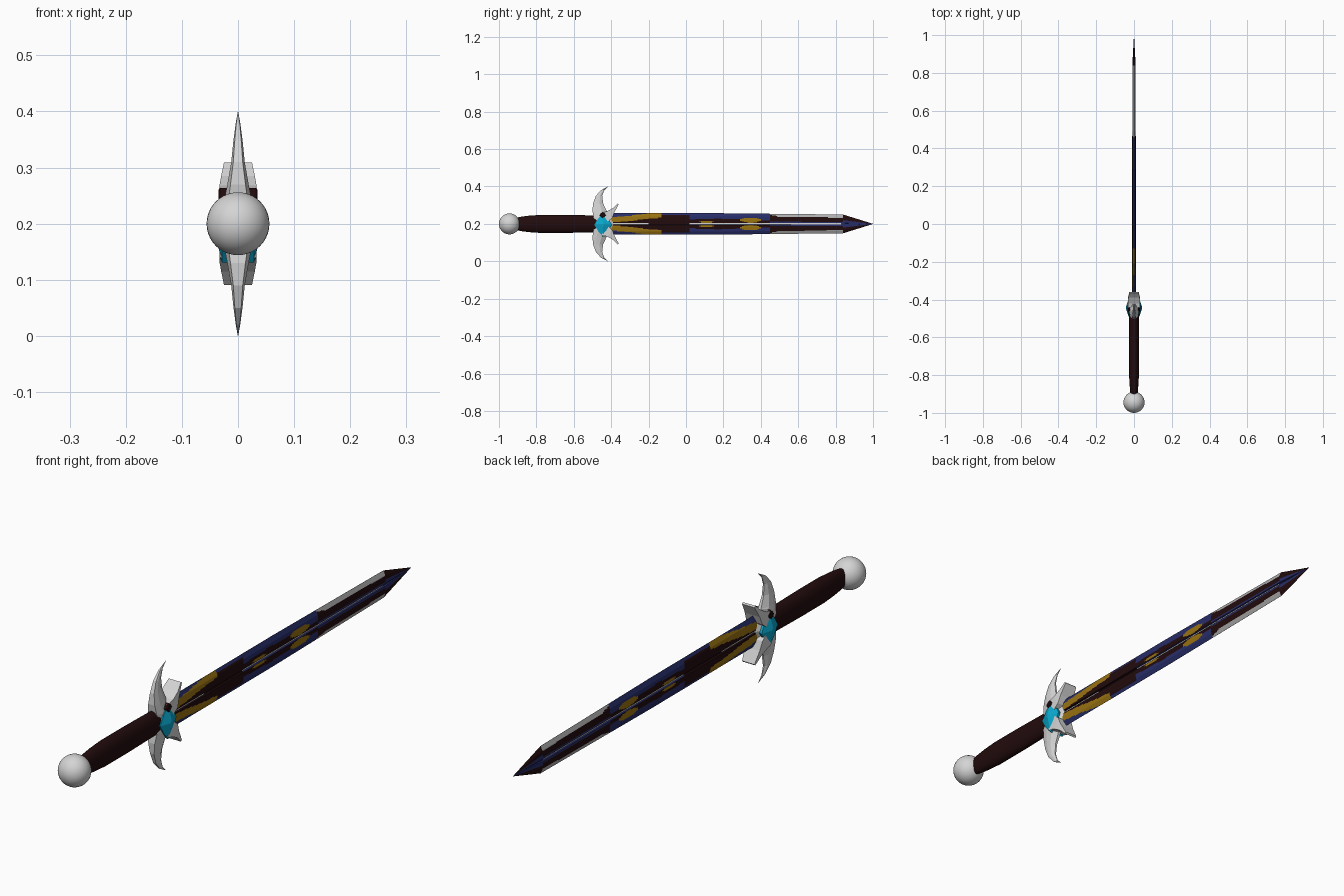
import bpy, bmesh, math

if "Cube" in bpy.data.objects:
    bpy.data.objects.remove(bpy.data.objects["Cube"])

def mat(name, c):
    m = bpy.data.materials.new(name)
    m.diffuse_color = (*c, 1)
    m.use_nodes = True
    m.node_tree.nodes["Principled BSDF"].inputs["Base Color"].default_value = m.diffuse_color
    return m

STEEL = mat("pale steel", (0.66, 0.66, 0.66))
GREY = mat("blade edge grey", (0.42, 0.42, 0.42))
BROWN = mat("dark brown", (0.016, 0.0035, 0.004))
BLUE = mat("deep blue", (0.02, 0.026, 0.14))
GOLD = mat("old gold", (0.32, 0.17, 0.006))
CYAN = mat("turquoise", (0.003, 0.40, 0.63))
Z0 = 0.2

def finish(name, bm, mats, smooth=None):
    bmesh.ops.remove_doubles(bm, verts=bm.verts, dist=1e-5)
    bmesh.ops.recalc_face_normals(bm, faces=bm.faces)
    me = bpy.data.meshes.new(name)
    bm.to_mesh(me)
    bm.free()
    for m in mats:
        me.materials.append(m)
    ob = bpy.data.objects.new(name, me)
    bpy.context.collection.objects.link(ob)
    if smooth:
        bpy.context.view_layer.objects.active = ob
        ob.select_set(True)
        bpy.ops.object.shade_smooth_by_angle(angle=math.radians(smooth))
        ob.select_set(False)
    return ob

def loft(rings, rule=None):
    """Skin closed rings of points, with capped ends."""
    bm = bmesh.new()
    vs = [[bm.verts.new(p) for p in r] for r in rings]
    n = len(vs[0])
    for a, b in zip(vs, vs[1:]):
        for i in range(n):
            f = bm.faces.new((a[i], a[(i + 1) % n], b[(i + 1) % n], b[i]))
            if rule:
                f.material_index = rule(f.calc_center_median())
    bm.faces.new(vs[0])
    bm.faces.new(vs[-1])
    return bm

def lerp(table, t):
    for (t0, v0), (t1, v1) in zip(table, table[1:]):
        if t <= t1:
            k = max(0, (t - t0) / (t1 - t0))
            return v0 + (v1 - v0) * k
    return table[-1][1]

# pommel
bm = bmesh.new()
bmesh.ops.create_uvsphere(bm, u_segments=32, v_segments=20, radius=0.056)
bmesh.ops.translate(bm, verts=bm.verts, vec=(0, -0.944, Z0))
finish("pommel", bm, [STEEL], 40)

# grip: oval section, slimmer towards the pommel
grip = [(-0.91, 0.018, 0.032), (-0.88, 0.021, 0.039), (-0.84, 0.024, 0.044),
        (-0.78, 0.027, 0.048), (-0.65, 0.027, 0.048), (-0.46, 0.025, 0.045)]
N = 24
finish("grip", loft([[(rx * math.cos(2 * math.pi * i / N), y,
                       Z0 + rz * math.sin(2 * math.pi * i / N)) for i in range(N)]
                     for y, rx, rz in grip]), [BROWN], 45)

# blade: bevelled section with a narrow deep fuller, faces coloured by pattern
WIDTH = [(-0.45, 0.057), (0.2, 0.057), (0.84, 0.05), (1.0, 0.0004)]
THICK = [(-0.45, 0.01), (0.84, 0.009), (1.0, 0.0002)]
BEVEL = [(0, 0.3), (0.075, 0.3), (0.085, 0.97), (0.3, 1), (0.7, 0.8), (1, 0.03)]
cols = [0, 0.075, 0.085] + [0.1 + 0.06 * i for i in range(16)]
cols = [-c for c in reversed(cols[1:])] + cols

def pattern(p):
    y, a = p.y, abs(p.z - Z0) / lerp(WIDTH, p.y)
    if a < 0.07 and (y < -0.2 or 0.02 < y < 0.83):
        return 4                                   # bright fuller floor
    if y < -0.13:                                  # gold flames at the base
        c = lerp([(-0.42, 0.34), (-0.3, 0.52), (-0.2, 0.75), (-0.13, 0.82)], y)
        if abs(a - c) < 0.25:
            return 3
        return 1 if a < c else 2
    if y < 0.02:
        return 2 if a > 0.8 else 1
    if y < 0.45:                                   # blue field, gold spots
        if ((y - 0.345) / 0.055) ** 2 + ((a - 0.36) / 0.24) ** 2 < 1:
            return 3
        if ((y - 0.11) / 0.04) ** 2 + ((a - 0.2) / 0.1) ** 2 < 1:
            return 3
        return 1 if 0.1 < a < 0.5 - 0.6 * abs(y - 0.17) else 2
    if y < 0.84:                                   # grey edges, dark core
        if a > lerp([(0.45, 0.9), (0.5, 0.7), (0.84, 0.66)], y):
            return 0
        return 2 if a < 0.2 else 1
    return 2 if a < 0.4 else 1

def blade_ring(y):
    w, t = lerp(WIDTH, y), lerp(THICK, y)
    side = [(t * lerp(BEVEL, abs(c)), y, Z0 + c * w) for c in cols]
    return side + [(-x, yy, z) for x, yy, z in reversed(side)]

finish("blade", loft([blade_ring(-0.45 + 0.01 * i) for i in range(146)], pattern),
       [GREY, BROWN, BLUE, GOLD, STEEL])

# crossguard: two swept crescent wings; height, rear edge, front edge, half thickness
wing = [(0.0, -0.488, -0.385, 0.028), (0.035, -0.495, -0.40, 0.026),
        (0.07, -0.50, -0.425, 0.019), (0.11, -0.497, -0.443, 0.012),
        (0.15, -0.482, -0.448, 0.008), (0.18, -0.455, -0.437, 0.004),
        (0.20, -0.418, -0.416, 0.0003)]

def wing_ring(h, r, f, t, s):
    m = [r + (f - r) * k for k in (0.3, 0.65)]
    z = Z0 + s * h
    return [(0.7 * t, r, z), (t, m[0], z), (t, m[1], z), (0.3 * t, f, z),
            (-0.3 * t, f, z), (-t, m[1], z), (-t, m[0], z), (-0.7 * t, r, z)]

for s, label in ((1, "upper"), (-1, "lower")):
    finish("guard_wing_" + label, loft([wing_ring(*row, s) for row in wing]), [STEEL])

    # claw reaching forward over the blade; rear and front points of each slice
    claw = [((-0.45, 0.06), (-0.435, 0.0), 0.032),
            ((-0.42, 0.068), (-0.395, 0.03), 0.033),
            ((-0.39, 0.085), (-0.383, 0.062), 0.030),
            ((-0.365, 0.109), (-0.36, 0.104), 0.025)]
    rings = [[(t, a[0], Z0 + s * a[1]), (t, b[0], Z0 + s * b[1]),
              (-t, b[0], Z0 + s * b[1]), (-t, a[0], Z0 + s * a[1])] for a, b, t in claw]
    finish("guard_claw_" + label, loft(rings), [STEEL])

# guard gems: faceted kites on both faces, each with a small dark plate
for s, label in ((1, "right"), (-1, "left")):
    for name, yc, zc, ry, rz, x0, x1, k1, m in (
            ("gem", -0.443, 0.195, 0.047, 0.064, 0.0285, 0.042, 0.12, CYAN),
            ("dark_inlay", -0.445, 0.247, 0.017, 0.017, 0.032, 0.035, 0.8, BROWN)):
        def ring(x, k):
            return [(s * x, yc + dy * ry * k, zc + dz * rz * k) for dy, dz in
                    ((1, 0), (0.55, 0.55), (0, 1), (-0.55, 0.55),
                     (-1, 0), (-0.55, -0.55), (0, -1), (0.55, -0.55))]
        finish(f"{name}_{label}", loft([ring(0.02, 1), ring(x0, 1), ring(x1, k1)]), [m])
